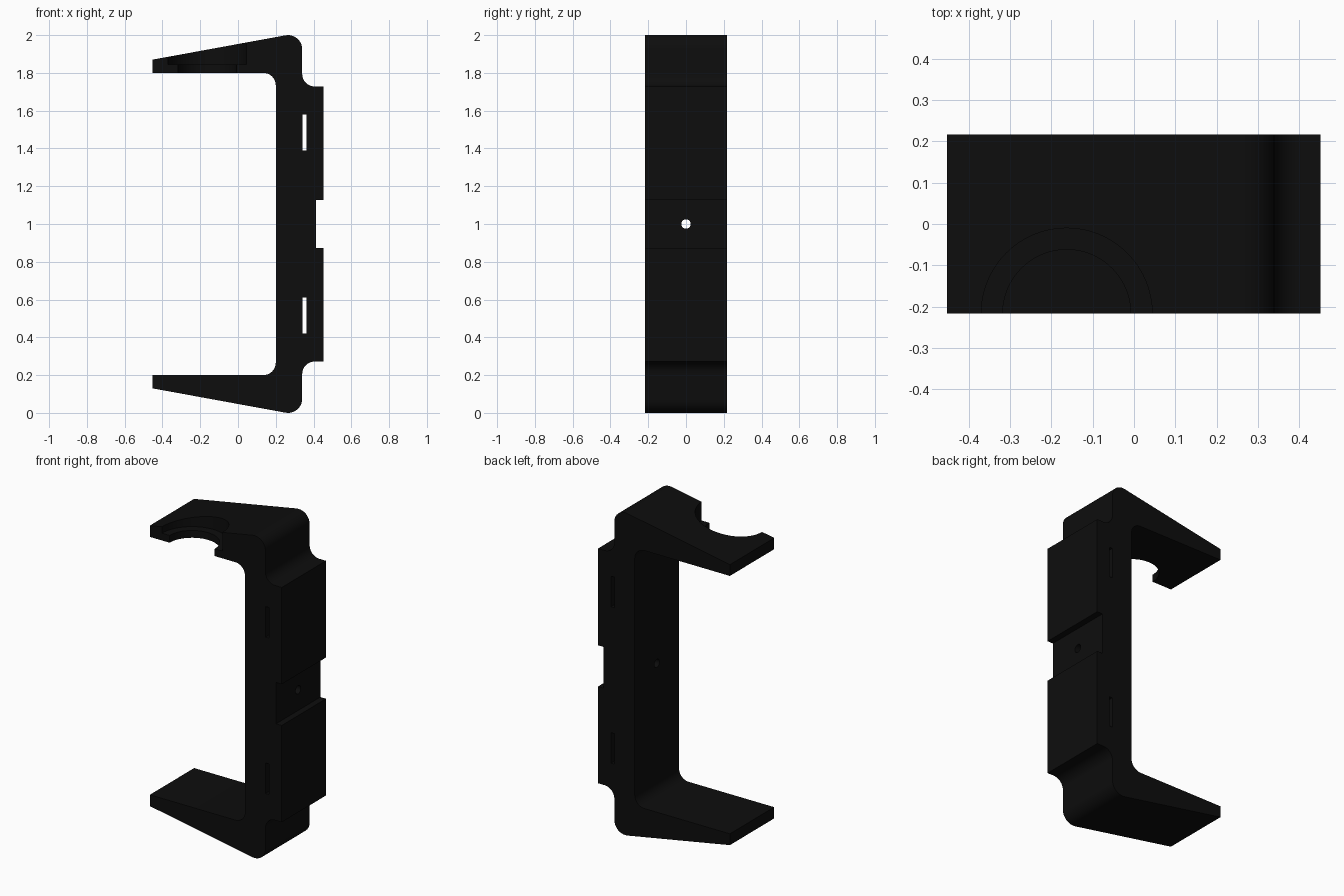
import bpy, bmesh, math
from mathutils import Vector

old = bpy.data.objects.get("Cube")
if old:
    bpy.data.objects.remove(old, do_unlink=True)

DEPTH = 0.217  # half depth along y

black = bpy.data.materials.new("matte_black")
black.use_nodes = True
color = (0.004, 0.004, 0.004, 1)
black.diffuse_color = color
black.node_tree.nodes["Principled BSDF"].inputs["Base Color"].default_value = color


def fillet(prev, corner, nxt, r, steps=10):
    """Points of an arc of radius r that rounds a corner."""
    p, c, n = Vector(prev), Vector(corner), Vector(nxt)
    a, b = (p - c).normalized(), (n - c).normalized()
    half = a.angle(b) / 2
    centre = c + (a + b).normalized() * r / math.sin(half)
    start = c + a * r / math.tan(half) - centre
    end = c + b * r / math.tan(half) - centre
    sweep = math.pi - 2 * half
    return [centre + (start * math.sin(sweep * (1 - i / steps))
            + end * math.sin(sweep * i / steps)) / math.sin(sweep)
            for i in range(steps + 1)]


def new_object(name, bm):
    bmesh.ops.recalc_face_normals(bm, faces=bm.faces)
    mesh = bpy.data.meshes.new(name)
    bm.to_mesh(mesh)
    bm.free()
    mesh.materials.append(black)
    obj = bpy.data.objects.new(name, mesh)
    bpy.context.collection.objects.link(obj)
    return obj


def box(name, centre, size):
    bm = bmesh.new()
    bmesh.ops.create_cube(bm, size=1)
    bmesh.ops.scale(bm, verts=bm.verts, vec=size)
    bmesh.ops.translate(bm, verts=bm.verts, vec=centre)
    return new_object(name, bm)


def cylinder(name, centre, radius, length, sides, along_x=False):
    bm = bmesh.new()
    bmesh.ops.create_cone(bm, cap_ends=True, segments=sides, radius1=radius,
                          radius2=radius, depth=length)
    obj = new_object(name, bm)
    if along_x:
        obj.rotation_euler.y = math.pi / 2
    obj.location = centre
    return obj


# Upper half of the side profile (x, z, fillet radius), tip of arm to middle
corners = [(0.2, 1, 0), (0.2, 1.8, 0.066), (-0.453, 1.8, 0), (-0.453, 1.87, 0),
           (0.34, 2.015, 0.075), (0.34, 1.728, 0.066), (0.452, 1.728, 0),
           (0.452, 1.128, 0), (0.413, 1.128, 0), (0.413, 1, 0)]
upper = []
for i, (x, z, r) in enumerate(corners):
    if r:
        upper += fillet(corners[i - 1][:2], (x, z), corners[i + 1][:2], r)
    else:
        upper.append(Vector((x, z)))
lower = [Vector((p.x, 2 - p.y)) for p in reversed(upper[1:-1])]

# Bracket body: profile extruded through the depth
bm = bmesh.new()
face = bm.faces.new([bm.verts.new((p.x, -DEPTH, p.y)) for p in upper[1:-1] + lower])
result = bmesh.ops.extrude_face_region(bm, geom=[face])
moved = [v for v in result["geom"] if isinstance(v, bmesh.types.BMVert)]
bmesh.ops.translate(bm, verts=moved, vec=(0, 2 * DEPTH, 0))
bracket = new_object("bracket", bm)

# Strap slots, screw hole and stepped half-round notch in the upper arm
cutters = [box(f"{n}_slot_cutter", (0.352, 0, z), (0.023, 1, 0.19))
           for n, z in (("upper", 1.485), ("lower", 0.515))]
cutters += [
    cylinder("screw_hole_cutter", (0.3, 0, 1), 0.025, 0.5, 32, True),
    cylinder("notch_cutter", (-0.163, -DEPTH, 1.8), 0.155, 0.5, 64),
    cylinder("notch_step_cutter", (-0.163, -DEPTH, 2.095), 0.207, 0.5, 64),
]
for cutter in cutters:
    mod = bracket.modifiers.new(cutter.name, 'BOOLEAN')
    mod.operation = 'DIFFERENCE'
    mod.solver = 'EXACT'
    mod.object = cutter
    cutter.hide_render = True
    cutter.hide_viewport = False
    cutter.display_type = 'WIRE'

# Bake the cuts and drop the helpers
bpy.context.view_layer.update()
graph = bpy.context.evaluated_depsgraph_get()
cut_mesh = bpy.data.meshes.new_from_object(bracket.evaluated_get(graph))
bracket.modifiers.clear()
bracket.data = cut_mesh
for cutter in cutters:
    bpy.data.objects.remove(cutter, do_unlink=True)

bpy.ops.object.select_all(action='DESELECT')
bracket.select_set(True)
bpy.context.view_layer.objects.active = bracket
bpy.ops.object.shade_smooth_by_angle(angle=math.radians(30))
